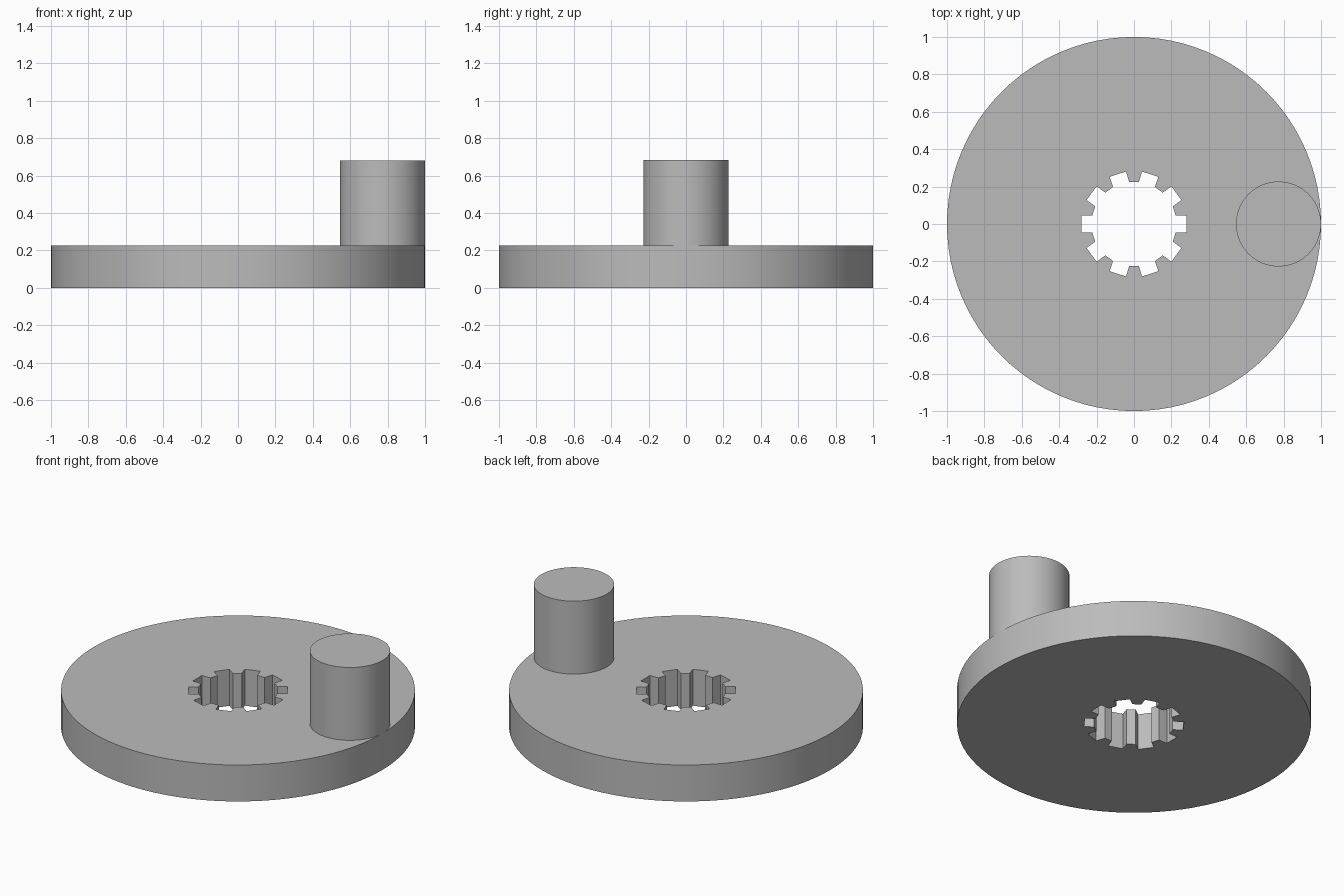
import bpy, bmesh
from math import sin, cos, tau, asin
from mathutils import Vector, Matrix

cube = bpy.data.objects.get("Cube")
if cube:
    bpy.data.objects.remove(cube)

UNIT = 1 / 22
DISC_HEIGHT = 5 * UNIT
PIN_RADIUS = 5 * UNIT
PIN_TOP = 15 * UNIT
BORE_RADIUS = 5 * UNIT
SLOT_RADIUS = 0.28
SLOT_HALF = UNIT
SLOTS = 10

grey = bpy.data.materials.new("plain grey")
grey.use_nodes = True
colour = (0.5, 0.5, 0.5, 1)
grey.diffuse_color = colour
grey.node_tree.nodes["Principled BSDF"].inputs["Base Color"].default_value = colour


def circle(radius, sides, centre=(0, 0)):
    return [(centre[0] + radius * cos(tau * i / sides),
             centre[1] + radius * sin(tau * i / sides)) for i in range(sides)]


def splined_bore():
    """Round bore with parallel-sided slots spaced evenly around it."""
    points = []
    half_angle = asin(SLOT_HALF / BORE_RADIUS)
    start = BORE_RADIUS * cos(half_angle)
    for i in range(SLOTS):
        turn = Matrix.Rotation(tau * i / SLOTS, 2)
        slot = [(start, -SLOT_HALF), (SLOT_RADIUS, -SLOT_HALF),
                (SLOT_RADIUS, SLOT_HALF), (start, SLOT_HALF)]
        points += [turn @ Vector(p) for p in slot]
    return points


def extrude_outlines(name, outlines, bottom, top):
    """Fill the outlines, holes included, and raise them into a solid."""
    bm = bmesh.new()
    edges = []
    for outline in outlines:
        verts = [bm.verts.new((p[0], p[1], bottom)) for p in outline]
        edges += [bm.edges.new((a, b)) for a, b in zip(verts, verts[1:] + verts[:1])]
    bmesh.ops.triangle_fill(bm, edges=edges, use_beauty=True)
    raised = bmesh.ops.extrude_face_region(bm, geom=bm.faces[:], use_keep_orig=True)
    bmesh.ops.translate(bm, vec=(0, 0, top - bottom),
                        verts=[g for g in raised["geom"] if isinstance(g, bmesh.types.BMVert)])
    bmesh.ops.recalc_face_normals(bm, faces=bm.faces[:])
    mesh = bpy.data.meshes.new(name)
    bm.to_mesh(mesh)
    bm.free()
    mesh.materials.append(grey)
    obj = bpy.data.objects.new(name, mesh)
    bpy.context.collection.objects.link(obj)
    bpy.ops.object.select_all(action="DESELECT")
    obj.select_set(True)
    bpy.context.view_layer.objects.active = obj
    bpy.ops.object.shade_smooth_by_angle(angle=0.4)
    return obj


# Disc with the slotted centre bore
extrude_outlines("crank_disc", [circle(1, 96), splined_bore()], 0, DISC_HEIGHT)

# Upright pin flush with the disc rim
extrude_outlines("crank_pin", [circle(PIN_RADIUS, 64, (1 - PIN_RADIUS, 0))],
                 DISC_HEIGHT, PIN_TOP)
